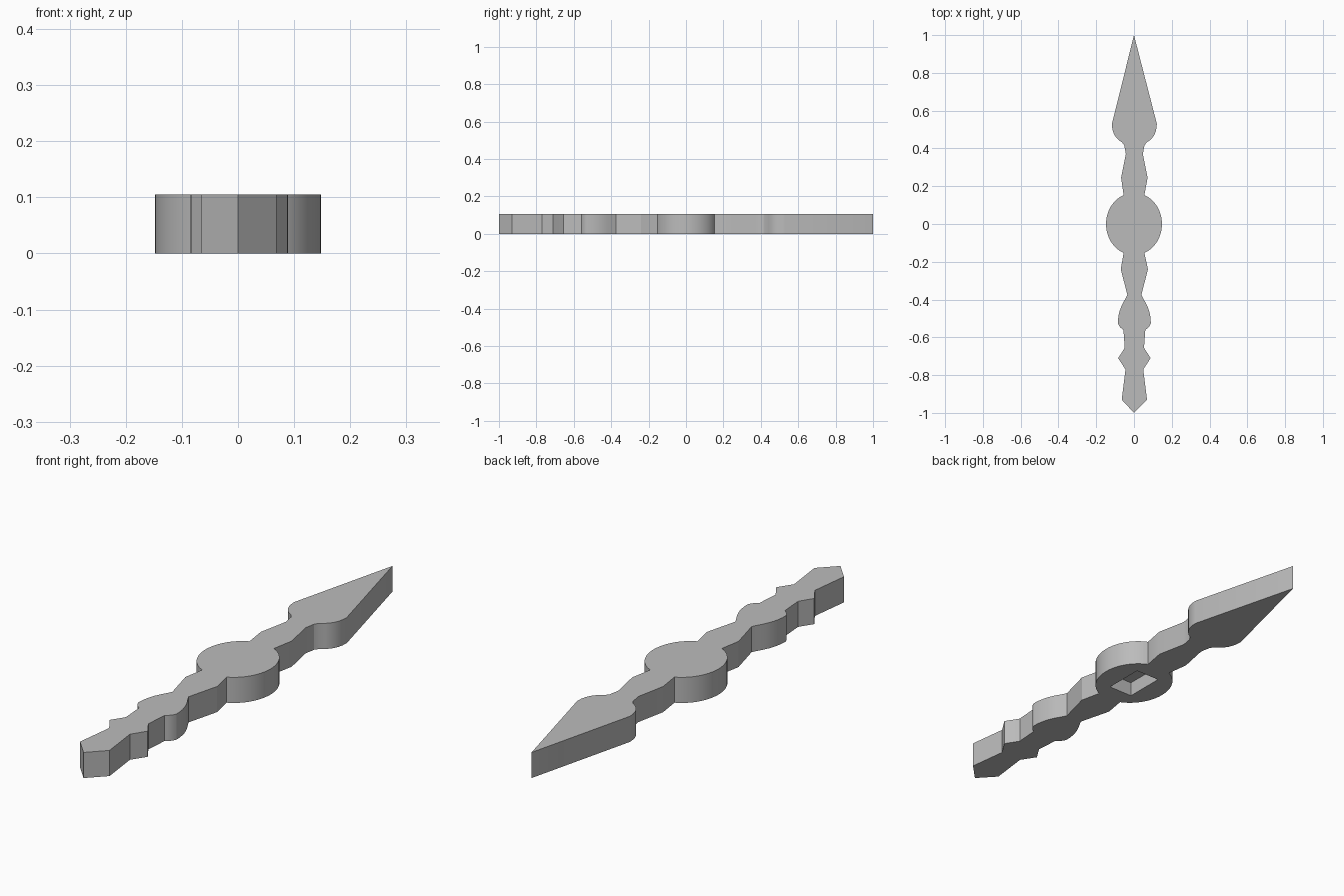
import bpy, bmesh, math
from mathutils import Matrix, Vector

if "Cube" in bpy.data.objects:
    bpy.data.objects.remove(bpy.data.objects["Cube"])

HEIGHT = 0.105
SHIFT = 0.002  # the blades sit slightly off the hub axis

grey = bpy.data.materials.new("plain_grey")
grey.use_nodes = True
colour = (0.5, 0.5, 0.5, 1)
grey.diffuse_color = colour
grey.node_tree.nodes["Principled BSDF"].inputs["Base Color"].default_value = colour


def curve(p0, p1, p2, steps=6):
    """Quadratic arc from p0 to p2 pulled towards p1, without its end point."""
    a, b, c = Vector(p0), Vector(p1), Vector(p2)
    return [tuple(a * (1 - t) ** 2 + b * 2 * t * (1 - t) + c * t * t)
            for t in (i / steps for i in range(steps))]


# Half outline, from the spear tip down to the tail
spear = [(0, 1)] + curve((0.119, 0.53), (0.118, 0.46), (0.065, 0.432)) + [
    (0.065, 0.432), (0.053, 0.415), (0.045, 0.37), (0.07, 0.245), (0.052, 0.16)]
start = math.acos(0.055 / 0.148)
hub = [(0.148 * math.cos(a), 0.165 * math.sin(a))
       for a in (start * (1 - i / 12) for i in range(25))]
tail = [(0.072, -0.24), (0.037, -0.375)]
tail += curve((0.05, -0.4), (0.088, -0.46), (0.087, -0.525))
tail += curve((0.087, -0.525), (0.08, -0.548), (0.058, -0.56), 4)
tail += [(0.058, -0.56), (0.051, -0.655), (0.06, -0.67), (0.086, -0.71),
         (0.047, -0.77), (0.067, -0.93), (0, -1)]
half = [(x, y, SHIFT) for x, y in spear[:-1]] + [(x, y, 0) for x, y in hub]
half += [(x, y, SHIFT) for x, y in tail]
half[0], half[-1] = (0, 1, 0), (0, -1, 0)

# Pointer: mirrored outline extruded to a plate
outline = [(x + s, y, 0) for x, y, s in half]
outline += [(s - x, y, 0) for x, y, s in reversed(half[1:-1])]
bm = bmesh.new()
face = bm.faces.new([bm.verts.new(p) for p in outline])
top = bmesh.ops.extrude_face_region(bm, geom=[face])["geom"]
bmesh.ops.translate(bm, vec=(0, 0, HEIGHT),
                    verts=[v for v in top if isinstance(v, bmesh.types.BMVert)])
bmesh.ops.recalc_face_normals(bm, faces=bm.faces)
mesh = bpy.data.meshes.new("pointer")
bm.to_mesh(mesh)
bm.free()
mesh.materials.append(grey)
pointer = bpy.data.objects.new("pointer", mesh)
bpy.context.collection.objects.link(pointer)

# Rectangular socket cut into the underside of the hub
bm = bmesh.new()
bmesh.ops.create_cube(bm, size=1, matrix=Matrix.Diagonal((0.11, 0.17, 0.12, 1)))
cut_mesh = bpy.data.meshes.new("socket_cutter")
bm.to_mesh(cut_mesh)
bm.free()
cut_mesh.materials.append(grey)
cutter = bpy.data.objects.new("socket_cutter", cut_mesh)
bpy.context.collection.objects.link(cutter)
cutter.hide_render = True

bpy.ops.object.select_all(action="DESELECT")
pointer.select_set(True)
bpy.context.view_layer.objects.active = pointer
mod = pointer.modifiers.new("socket", "BOOLEAN")
mod.operation = "DIFFERENCE"
mod.solver = "EXACT"
mod.object = cutter
bpy.ops.object.modifier_apply(modifier=mod.name)
bpy.data.objects.remove(cutter)
bpy.ops.object.shade_smooth_by_angle(angle=math.radians(22))
